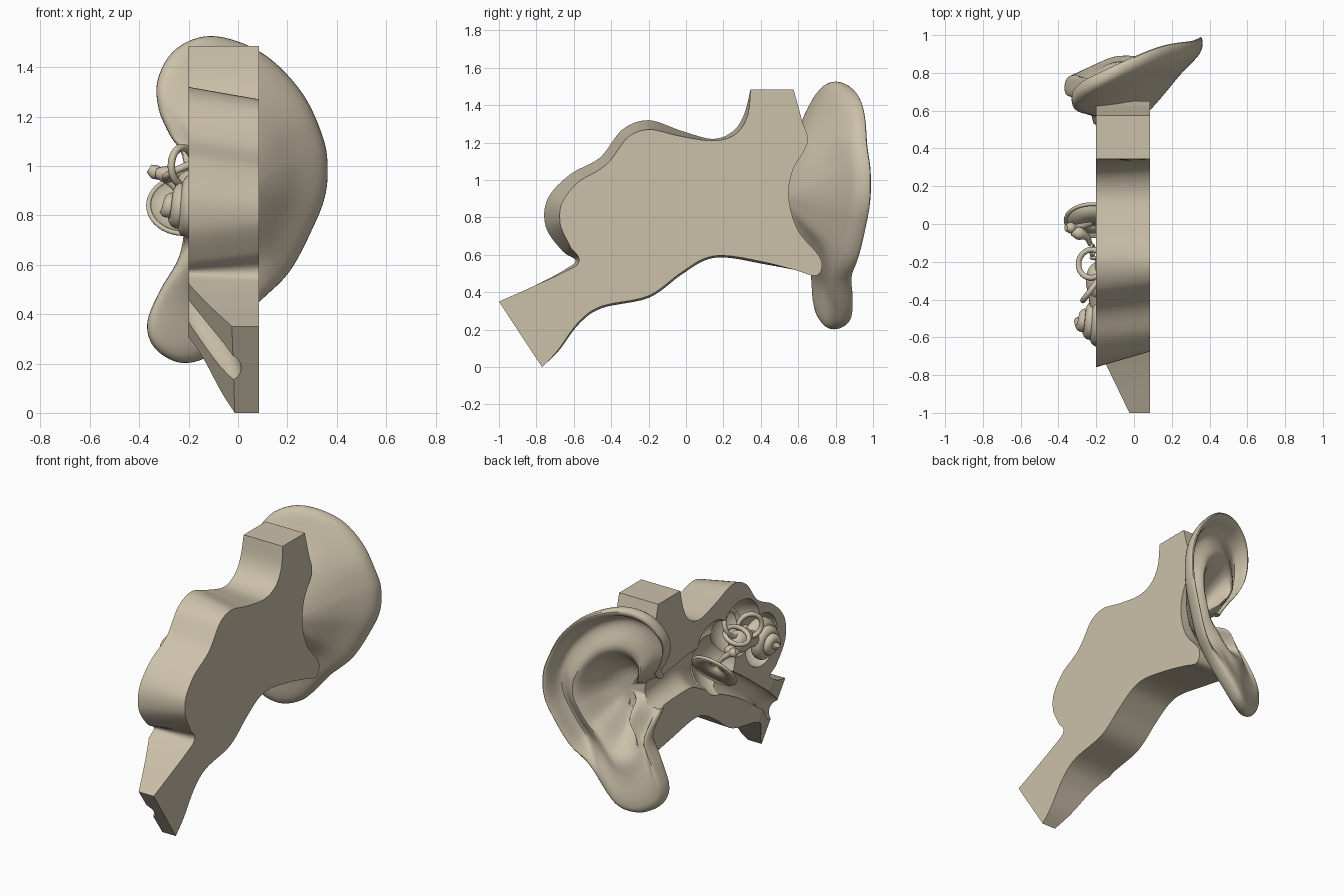
import bpy, bmesh, math
from mathutils import Vector

if "Cube" in bpy.data.objects:
    bpy.data.objects.remove(bpy.data.objects["Cube"])

clay = bpy.data.materials.new('clay')
clay.diffuse_color = (.6, .53, .4, 1)
clay.use_nodes = True
clay.node_tree.nodes["Principled BSDF"].inputs["Base Color"].default_value = clay.diffuse_color


def smooth_path(pts, n, closed=False):
    """Catmull-Rom through points of any dimension; doubled points stay sharp."""
    P = [Vector(p) for p in pts]
    m, out = len(P), []
    get = (lambda i: P[i % m]) if closed else (lambda i: P[max(0, min(m - 1, i))])
    for i in range(m if closed else m - 1):
        a, b, c, d = (get(i + k) for k in (-1, 0, 1, 2))
        if (b - c).length < 1e-6:
            continue
        for k in range(n):
            t = k / n
            out.append(0.5 * (2 * b + (c - a) * t + (2 * a - 5 * b + 4 * c - d) * t * t
                              + (3 * b - a - 3 * c + d) * t ** 3))
    if not closed:
        out.append(P[-1])
    return out


def add(name, bm, angle=40):
    bmesh.ops.remove_doubles(bm, verts=bm.verts, dist=0.0008)
    bmesh.ops.recalc_face_normals(bm, faces=bm.faces)
    me = bpy.data.meshes.new(name)
    bm.to_mesh(me)
    bm.free()
    ob = bpy.data.objects.new(name, me)
    bpy.context.collection.objects.link(ob)
    me.materials.append(clay)
    shade(ob, angle)
    return ob


def activate(ob):
    bpy.ops.object.select_all(action='DESELECT')
    ob.select_set(True)
    bpy.context.view_layer.objects.active = ob


def shade(ob, angle):
    activate(ob)
    bpy.ops.object.shade_smooth_by_angle(angle=math.radians(angle))


def skin(rows, caps=True):
    """Bridge a list of closed vertex rings."""
    bm = bmesh.new()
    R = [[bm.verts.new(v) for v in row] for row in rows]
    n = len(R[0])
    for a, b in zip(R, R[1:]):
        for i in range(n):
            bm.faces.new((a[i], a[(i + 1) % n], b[(i + 1) % n], b[i]))
    if caps:
        bm.faces.new(R[0])
        bm.faces.new(R[-1])
    return bm


def tube(name, pts, n=6, sides=16):
    """Round tube through (x, y, z, radius) points."""
    P = smooth_path([p[:3] for p in pts], n)
    rad = [v[0] for v in smooth_path([(p[3], i) for i, p in enumerate(pts)], n)]
    rows, up = [], None
    for i, p in enumerate(P):
        t = (P[min(i + 1, len(P) - 1)] - P[max(i - 1, 0)]).normalized()
        up = t.orthogonal() if up is None else up - t * up.dot(t)
        up.normalize()
        s = t.cross(up)
        rows.append([p + rad[i] * (math.cos(a) * up + math.sin(a) * s)
                     for a in (2 * math.pi * k / sides for k in range(sides))])
    return add(name, skin(rows))


def ball(name, c, r):
    bm = bmesh.new()
    bmesh.ops.create_uvsphere(bm, u_segments=32, v_segments=20, radius=1)
    for v in bm.verts:
        v.co = Vector((v.co.x * r[0] + c[0], v.co.y * r[1] + c[1], v.co.z * r[2] + c[2]))
    return add(name, bm)


def ring(name, c, R, r, axis):
    bpy.ops.mesh.primitive_torus_add(
        location=c, major_radius=R, minor_radius=r, major_segments=40, minor_segments=12,
        rotation=Vector(axis).to_track_quat('Z', 'Y').to_euler())
    ob = bpy.context.object
    ob.name = name
    ob.data.materials.append(clay)
    shade(ob, 40)


def cut(ob, cutters):
    for c in cutters:
        c.hide_render = True
        m = ob.modifiers.new('cut', 'BOOLEAN')
        m.operation, m.solver, m.object = 'DIFFERENCE', 'EXACT', c
        activate(ob)
        bpy.ops.object.modifier_apply(modifier=m.name)
    shade(ob, 35)


# Tissue block: (y, z, inset of the right-hand face), doubled points are sharp
block = [(-.77, 0, 0), (-.77, 0, 0), (-.68, .08, .01), (-.57, .23, .01), (-.45, .315, .01), (-.2, .37, .01),
         (-.03, .49, .01), (.1, .57, .01), (.22, .585, .01), (.42, .55, .01), (.58, .52, 0), (.7, .49, 0),
         (.72, .58, 0), (.6, .73, 0), (.55, .9, 0), (.57, 1.05, 0), (.65, 1.2, 0), (.62, 1.32, 0),
         (.575, 1.485, 0), (.575, 1.485, 0), (.345, 1.485, 0), (.345, 1.485, 0), (.31, 1.35, .02),
         (.25, 1.26, .02), (.14, 1.22, .01), (-.03, 1.265, .03), (-.2, 1.32, .05), (-.34, 1.27, .05),
         (-.46, 1.12, .05), (-.62, 1.03, .06), (-.74, .9, .08), (-.75, .75, .08), (-.66, .62, .05),
         (-.59, .57, .02), (-.65, .52, .01), (-.82, .43, 0), (-1, .35, 0), (-1, .35, 0)]
path = smooth_path(block, 6, True)
left, right = [], []
for i, p in enumerate(path):
    t = path[(i + 1) % len(path)] - path[i - 1]
    n = Vector((-t[1], t[0])).normalized() * p[2]
    left.append((-.2, p[0], p[1]))
    right.append((.085, p[0] + n[0], p[1] + n[1]))
body = add('tissue_block', skin([left, right]))

# Cutters: ear canal, middle and inner ear chambers, drainage groove, slanted face
canal = tube('canal_cutter', [(-.21, .85, .86, .1), (-.2, .6, .89, .1), (-.2, .4, .91, .105),
                              (-.2, .2, .92, .12), (-.2, .03, .86, .14)], sides=32)
groove = tube('groove_cutter', [(-.2, -.1, .72, .08), (-.2, -.3, .6, .065), (-.19, -.52, .44, .06),
                                (-.08, -.78, .25, .07), (-.02, -1.1, .06, .06)], sides=24)
chambers = [ball('chamber_cutter', c, r) for c, r in (
    ((-.2, -.06, .85), (.16, .17, .2)), ((-.2, -.28, 1.0), (.18, .2, .18)),
    ((-.2, -.5, .84), (.15, .165, .17)), ((-.2, 0, 1.03), (.12, .16, .12)))]
bm = bmesh.new()
bmesh.ops.create_cube(bm, size=2)
slant = add('slant_cutter', bm)
nrm = Vector((-1, -.36, -.27)).normalized()
slant.rotation_euler = nrm.to_track_quat('Z', 'Y').to_euler()
slant.location = Vector((-.2, -.6, .466)) + nrm
bpy.context.view_layer.update()
cut(body, [slant, canal, groove] + chambers)

# Outer ear: outline in (x, z), swept by radial profiles of (scale, depth)
outline = [(.365, 1.0), (.345, 1.12), (.26, 1.3), (.1, 1.46), (-.1, 1.53), (-.25, 1.48), (-.325, 1.36),
           (-.325, 1.24), (-.28, 1.13), (-.23, 1.05), (-.21, .92), (-.215, .78), (-.24, .63), (-.32, .49),
           (-.37, .36), (-.34, .26), (-.24, .2), (-.13, .22), (-.04, .3), (.08, .44), (.21, .57), (.31, .76),
           (.355, .88)]
scale = [0, .18, .3, .38, .46, .54, .63, .73, .82, .875, .91, .95, .985, 1, .985, .93, .8, .65, .5, .35, .2, 0]
helix = [-.2, -.2, -.16, -.08, -.01, .015, -.015, -.06, -.08, -.055, .005, .025, .02, -.015,
         -.05, -.075, -.1, -.13, -.175, -.215, -.25, -.28]
lobe = [-.2, -.2, -.15, -.06, .01, .03, .01, .015, .03, .035, .035, .035, .02, -.015,
        -.05, -.075, -.09, -.1, -.14, -.2, -.25, -.28]
opening = [-.2] * 3 + [-.2, -.19, -.185, -.18, -.17, -.165, -.16, -.155, -.15, -.15, -.17,
                       -.19, -.2, -.22, -.23, -.24, -.25, -.27, -.28]


def ramp(v, a, b):
    t = max(0, min(1, (v - a) / (b - a)))
    return t * t * (3 - 2 * t)


edge = smooth_path(outline, 5, True)
rows = []
for s, h, l, o in zip(scale, helix, lobe, opening):
    row = []
    for e in edge:
        a = math.degrees(math.atan2(e[1] - .9, e[0])) % 360
        wl = ramp(a, 220, 234) * (1 - ramp(a, 268, 305))
        wo = ramp(a, 132, 160) * (1 - ramp(a, 205, 230))
        d = h + (l - h) * wl
        d += (o - d) * wo
        x, z = e[0] * s, .9 + (e[1] - .9) * s
        bend = .1 * (1 - ramp(z, .4, .8)) * (1 - ramp(x, -.15, .15)) + .06 * ramp(z, 1.15, 1.5)
        row.append((x, .805 + .46 * x + bend + d, z))
    rows.append(row)
ear = add('outer_ear', skin(rows, False), 180)
sub = ear.modifiers.new('smooth', 'SUBSURF')
sub.levels = sub.render_levels = 1
activate(ear)
bpy.ops.object.modifier_apply(modifier=sub.name)
cut(ear, [canal])
for c in [slant, canal, groove] + chambers:
    bpy.data.objects.remove(c)

# Eardrum: shallow cone with a rim
bm = bmesh.new()
bmesh.ops.create_cone(bm, cap_ends=False, segments=40, radius1=.145, radius2=.008, depth=.04)
drum = add('eardrum', bm, 60)
axis = Vector((0, -.8, .6))
drum.rotation_euler = axis.to_track_quat('Z', 'Y').to_euler()
drum.location = Vector((-.22, .02, .84)) + axis * .02
drum.modifiers.new('thickness', 'SOLIDIFY').thickness = .012
ring('eardrum_rim', (-.22, .02, .84), .142, .01, axis)

# Small bones between the eardrum and the inner ear
tube('hammer_bone', [(-.23, .0, .88, .012), (-.27, -.01, .93, .016), (-.31, -.02, .96, .02),
                     (-.335, -.02, .975, .03), (-.36, -.02, .99, .018)])
tube('anvil_bone', [(-.33, -.04, .97, .02), (-.29, -.05, .965, .034), (-.25, -.07, .95, .018),
                    (-.23, -.11, .92, .012)])
ring('stirrup_bone', (-.22, -.14, .92), .03, .008, (1, 0, .3))
ball('stirrup_plate', (-.21, -.18, .91), (.025, .012, .03))

# Inner ear: vestibule, three loops and the spiral
ball('vestibule', (-.19, -.3, .91), (.065, .1, .075))
ring('front_loop', (-.225, -.345, 1.0), .075, .015, (-.8, .6, 0))
ring('rear_loop', (-.165, -.24, 1.04), .08, .015, (-.9, -.1, .3))
ring('side_loop', (-.225, -.21, .985), .075, .015, (-.4, .1, .9))
spiral = []
for i in range(66):
    t = i / 65
    a = 2 * math.pi * 2.75 * t + .6
    R = .092 * (1 - t) ** .8 + .004
    spiral.append((-.17 - .125 * t, -.52 + R * math.cos(a), .83 + R * math.sin(a), .05 - .024 * t))
tube('spiral_organ', spiral, 2, 14)
tube('spiral_root', [(-.19, -.33, .9, .06), (-.18, -.44, .87, .052)])
tube('nerve', [(-.15, -.52, .83, .07), (-.05, -.52, .83, .06)])
